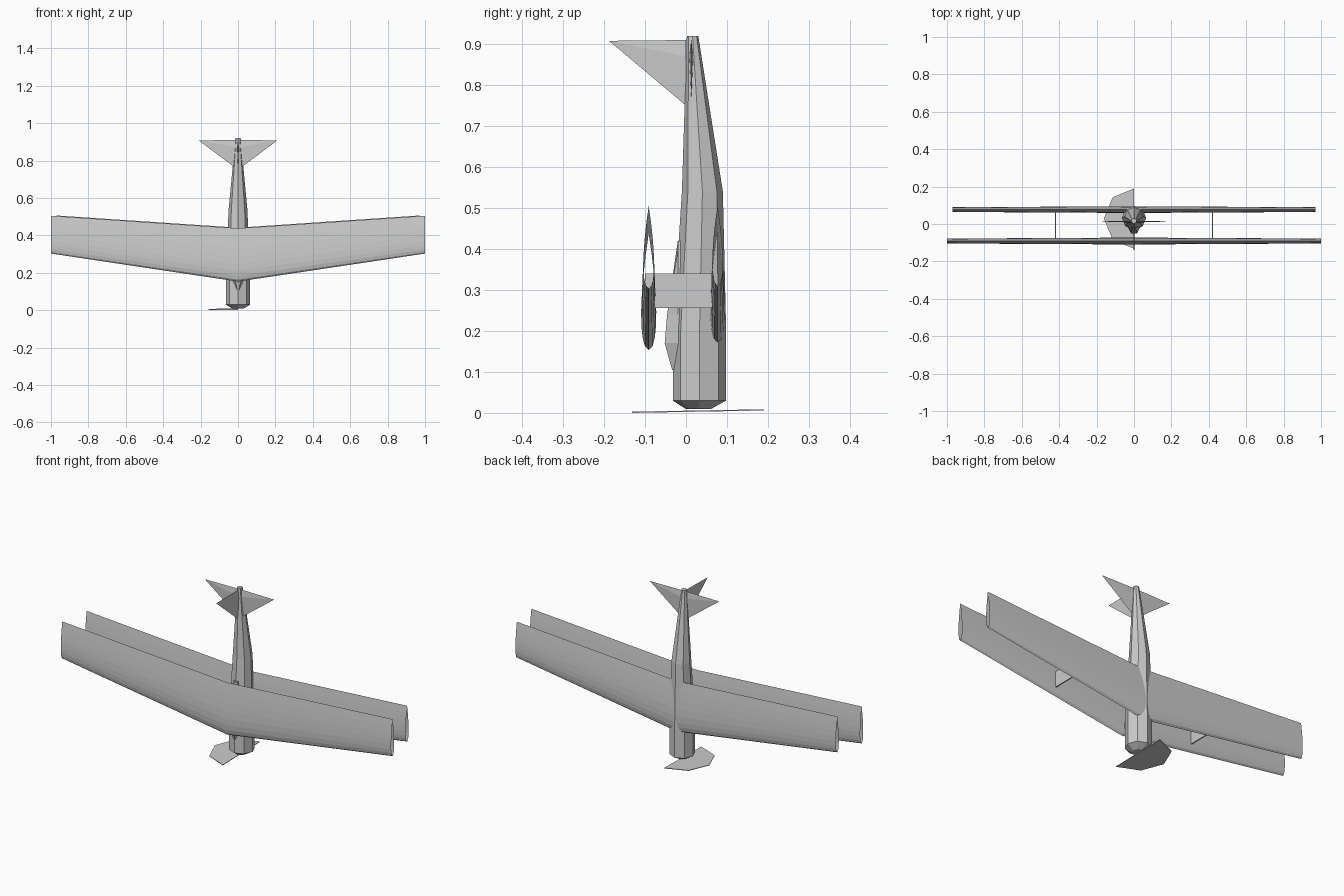
import bpy
import bmesh
from math import sin, cos, pi, sqrt

cube = bpy.data.objects.get("Cube")
if cube:
    bpy.data.objects.remove(cube, do_unlink=True)

GREY = (0.6, 0.6, 0.6, 1)
mat = bpy.data.materials.new("plain_grey")
mat.use_nodes = True
mat.diffuse_color = GREY
mat.node_tree.nodes["Principled BSDF"].inputs["Base Color"].default_value = GREY


def make(name, bm):
    bmesh.ops.remove_doubles(bm, verts=bm.verts, dist=1e-5)
    bmesh.ops.recalc_face_normals(bm, faces=bm.faces)
    mesh = bpy.data.meshes.new(name)
    bm.to_mesh(mesh)
    bm.free()
    mesh.materials.append(mat)
    obj = bpy.data.objects.new(name, mesh)
    bpy.context.collection.objects.link(obj)
    return obj


def loft(name, rings, caps=True):
    """Skin a row of closed rings that have equal point counts."""
    bm = bmesh.new()
    rows = [[bm.verts.new(p) for p in ring] for ring in rings]
    n = len(rows[0])
    for a, b in zip(rows, rows[1:]):
        for i in range(n):
            j = (i + 1) % n
            bm.faces.new((a[i], a[j], b[j], b[i]))
    if caps:
        bm.faces.new(rows[0])
        bm.faces.new(rows[-1])
    return make(name, bm)


# Fuselage and nose: octagonal sections given as (z, centre y, radius)
def octagon(z, yc, r):
    return [(r * cos(k * pi / 4), yc + r * sin(k * pi / 4), z) for k in range(8)]


loft("fuselage", [octagon(*s) for s in (
    (0.03, 0.033, 0.065), (0.2, 0.033, 0.065), (0.54, 0.04, 0.05), (0.92, 0.016, 0.014))])
loft("nose", [octagon(0.009, 0.03, 0.03), octagon(0.03, 0.033, 0.065)])


# Canopy: a faceted bump on the -y side, as (z, half width, outer y)
def hump(z, w, y):
    return [(-w, 0, z), (-w, -0.02, z), (-w / 2, y, z),
            (w / 2, y, z), (w, -0.02, z), (w, 0, z)]


loft("canopy", [hump(*s) for s in (
    (0.105, 0.008, -0.034), (0.17, 0.032, -0.052), (0.24, 0.032, -0.046), (0.42, 0.012, -0.016))])


# Swept, open-ended wings with the leading edge at the bottom
def airfoil(x, y, low, chord, thick):
    def half(t):
        return 5 * thick * chord * (0.2969 * sqrt(t) - 0.126 * t - 0.3516 * t**2
                                    + 0.2843 * t**3 - 0.1036 * t**4)
    steps = [(k / 8) ** 1.6 for k in range(9)]
    front = [(x, y - half(t), low + chord * t) for t in steps]
    back = [(x, y + half(t), low + chord * t) for t in steps[-2:0:-1]]
    return front + back


def wing(name, y, low, size):
    tip = (low + 0.15 * size, 0.202 * size)
    root = (low, 0.285 * size)
    loft(name, [airfoil(x * size, y, *s, 0.13)
                for x, s in ((-1, tip), (0, root), (1, tip))], caps=False)


wing("front_wing", -0.091, 0.153, 1)
wing("back_wing", 0.077, 0.165, 0.97)

# Struts joining the wings
for side, label in ((1, "left"), (-1, "right")):
    bm = bmesh.new()
    bmesh.ops.create_cube(bm, size=1)
    for v in bm.verts:
        v.co = (side * 0.42 + v.co.x * 0.006, -0.016 + v.co.y * 0.168, 0.298 + v.co.z * 0.085)
    make(label + "_strut", bm)


# Tail fins: a thin diamond root tapering to a point
def fin(name, root, tip, thick_axis):
    ring = []
    for z, t in ((0.75, 0), (0.87, 0.005), (0.91, 0), (0.87, -0.005)):
        p = [root[0], root[1], z]
        p[thick_axis] += t
        ring.append(p)
    bm = bmesh.new()
    vs = [bm.verts.new(p) for p in ring]
    end = bm.verts.new(tip)
    bm.faces.new(vs)
    for i in range(4):
        bm.faces.new((vs[i], vs[(i + 1) % 4], end))
    make(name, bm)


fin("left_stabilizer", (0, 0.013), (0.21, 0.013, 0.908), 1)
fin("right_stabilizer", (0, 0.013), (-0.21, 0.013, 0.908), 1)
fin("rudder", (0, 0), (0, -0.188, 0.908), 0)

# Propeller: a thin, slightly tilted half octagon on one side
bm = bmesh.new()
disc = [(-0.161 * sin(k * pi / 4), 0.029 + 0.161 * cos(k * pi / 4)) for k in range(5)]
bm.faces.new([bm.verts.new((x, y, 0.003 + 0.018 * (y + 0.132))) for x, y in disc])
solid = bmesh.ops.extrude_face_region(bm, geom=bm.faces[:])
for v in solid["geom"]:
    if isinstance(v, bmesh.types.BMVert):
        v.co.z -= 0.003
make("propeller", bm)
